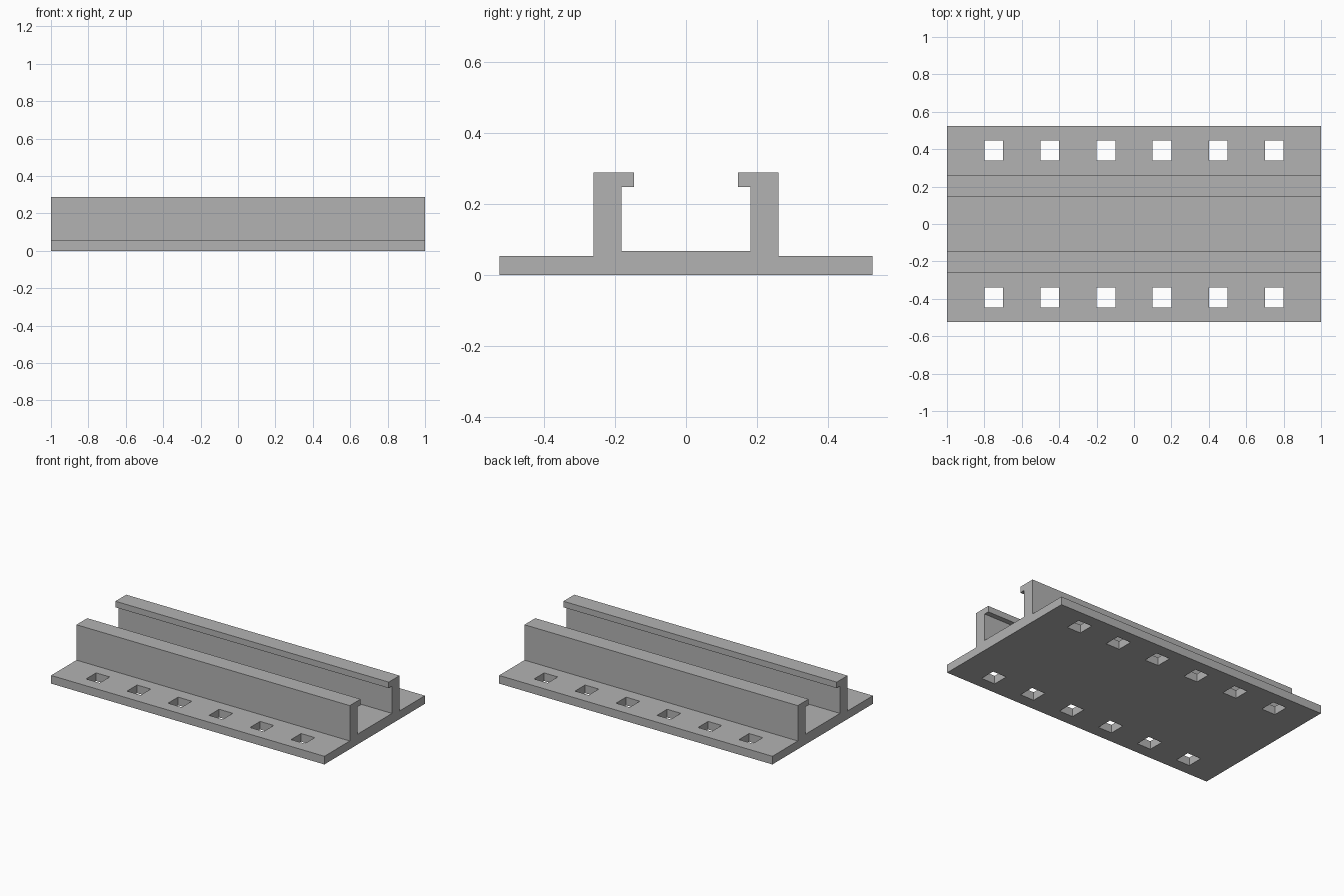
import bpy
import bmesh
from mathutils import Matrix, Vector

cube = bpy.data.objects.get("Cube")
if cube:
    bpy.data.objects.remove(cube, do_unlink=True)

LENGTH = 2.0
HOLE_PITCH = 0.3
HOLE_Y = 0.393
HOLE_SIZE = (0.1, 0.105, 0.3)

grey = bpy.data.materials.new("plain grey")
grey.use_nodes = True
colour = (0.45, 0.45, 0.45, 1)
grey.diffuse_color = colour
grey.node_tree.nodes["Principled BSDF"].inputs["Base Color"].default_value = colour


def make_object(name, bm):
    bmesh.ops.recalc_face_normals(bm, faces=bm.faces[:])
    mesh = bpy.data.meshes.new(name)
    bm.to_mesh(mesh)
    bm.free()
    mesh.materials.append(grey)
    obj = bpy.data.objects.new(name, mesh)
    bpy.context.collection.objects.link(obj)
    return obj


# Channel rail: half the cross-section (y, z), mirrored and extruded along x
half = [(0.525, 0), (0.525, 0.054), (0.26, 0.054), (0.26, 0.288),
        (0.147, 0.288), (0.147, 0.248), (0.181, 0.248), (0.181, 0.068)]
profile = half + [(-y, z) for y, z in reversed(half)]
bm = bmesh.new()
end = bm.faces.new([bm.verts.new((-LENGTH / 2, y, z)) for y, z in profile])
swept = bmesh.ops.extrude_face_region(bm, geom=[end], use_keep_orig=True)
bmesh.ops.translate(bm, vec=Vector((LENGTH, 0, 0)),
                    verts=[g for g in swept["geom"] if isinstance(g, bmesh.types.BMVert)])
rail = make_object("channel_rail", bm)

# Square mounting holes: six through each flange
bm = bmesh.new()
for side in (-1, 1):
    for i in range(6):
        place = Matrix.Translation(((i - 2.5) * HOLE_PITCH, side * HOLE_Y, 0))
        bmesh.ops.create_cube(bm, size=1, matrix=place @ Matrix.Diagonal((*HOLE_SIZE, 1)))
cutter = make_object("hole_cutter", bm)
cutter.hide_render = True

cut = rail.modifiers.new("mounting holes", "BOOLEAN")
cut.operation = "DIFFERENCE"
cut.solver = "EXACT"
cut.object = cutter
bpy.context.view_layer.objects.active = rail
rail.select_set(True)
bpy.ops.object.modifier_apply(modifier=cut.name)
bpy.data.objects.remove(cutter, do_unlink=True)
